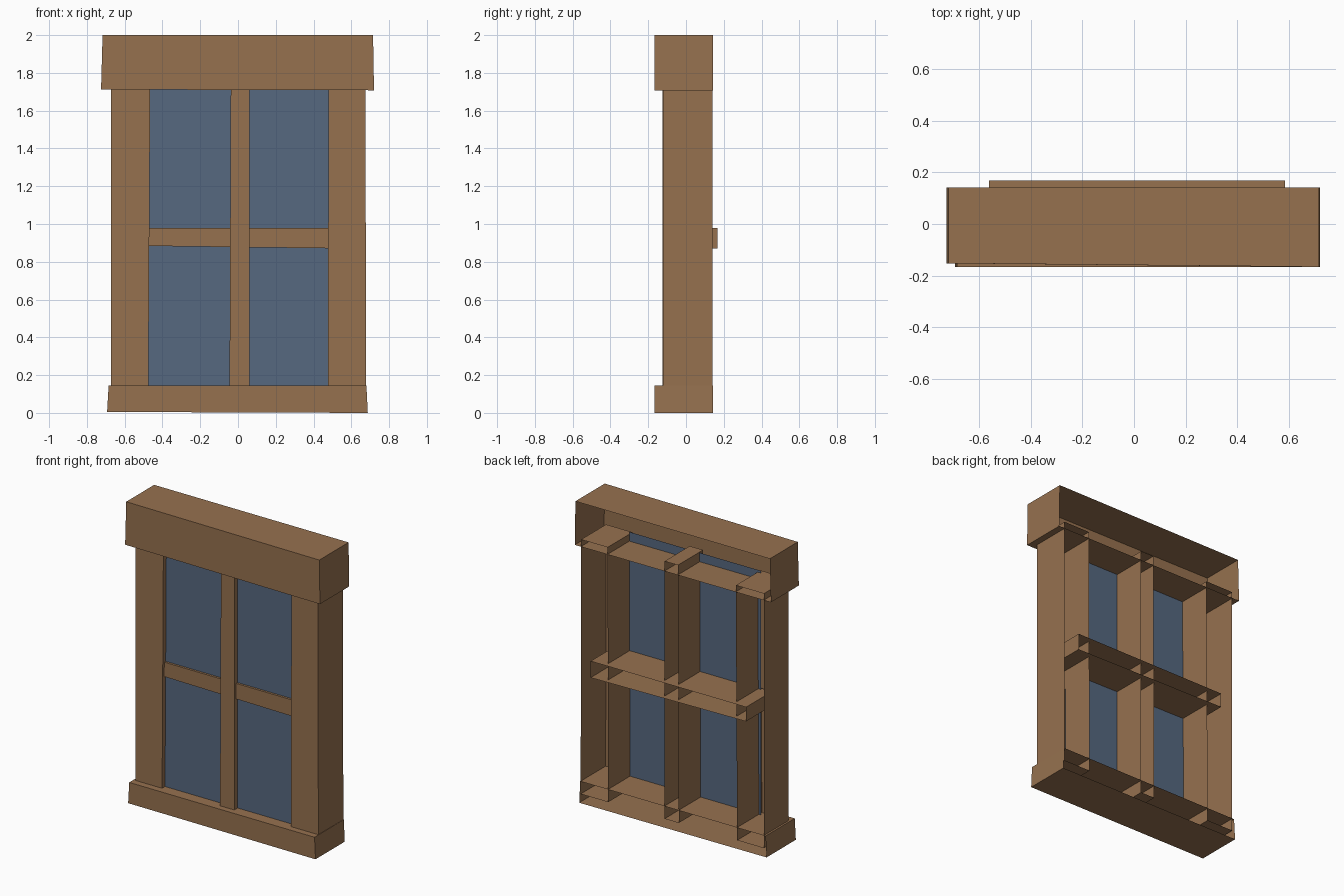
import bpy

if "Cube" in bpy.data.objects:
    bpy.data.objects.remove(bpy.data.objects["Cube"])


def material(name, color):
    m = bpy.data.materials.new(name)
    m.diffuse_color = (*color, 1)
    m.use_nodes = True
    m.node_tree.nodes["Principled BSDF"].inputs["Base Color"].default_value = m.diffuse_color
    return m


wood = material("warm brown wood", (0.305, 0.165, 0.078))
blue = material("dusty blue glass", (0.093, 0.138, 0.216))


def make(name, verts, faces, mat):
    me = bpy.data.meshes.new(name)
    me.from_pydata(verts, [], faces)
    me.materials.append(mat)
    ob = bpy.data.objects.new(name, me)
    bpy.context.collection.objects.link(ob)
    return ob


def open_box(name, bottom, top, front, back, z_left, z_right):
    """Rough-cut board with no back face.
    bottom/top: x range at each height; front: y at left and right end;
    z_left/z_right: z range at each end."""
    verts = []
    for y in (front, (back, back)):
        verts += [(bottom[0], y[0], z_left[0]), (bottom[1], y[1], z_right[0]),
                  (top[1], y[1], z_right[1]), (top[0], y[0], z_left[1])]
    faces = [(0, 1, 2, 3), (0, 4, 5, 1), (1, 5, 6, 2), (2, 6, 7, 3), (3, 7, 4, 0)]
    return make(name, verts, faces, wood)


# Header and sill
open_box("header", (-0.725, 0.72), (-0.717, 0.715), (-0.152, -0.166), 0.142,
         (1.712, 2.0), (1.708, 2.0))
open_box("sill", (-0.693, 0.687), (-0.685, 0.68), (-0.166, -0.166), 0.142,
         (0.005, 0.145), (0.0, 0.145))

# Side posts and centre mullion, running into header and sill
for name, bottom, top, front, z in (
        ("left_post", (-0.672, -0.475), (-0.672, -0.465), -0.121, (0.06, 1.755)),
        ("centre_mullion", (-0.045, 0.06), (-0.038, 0.06), -0.125, (0.06, 1.775)),
        ("right_post", (0.475, 0.678), (0.48, 0.675), -0.123, (0.06, 1.755))):
    open_box(name, bottom, top, (front, front), 0.14, z, z)

# Horizontal glazing bar, standing proud at the back
open_box("cross_bar", (-0.56, 0.585), (-0.56, 0.585), (-0.105, -0.105), 0.168,
         (0.885, 0.98), (0.87, 0.98))

# Glass sheet
make("glass", [(-0.49, -0.09, 0.1), (0.48, -0.09, 0.1),
               (0.48, -0.09, 1.77), (-0.49, -0.09, 1.77)], [(0, 1, 2, 3)], blue)
